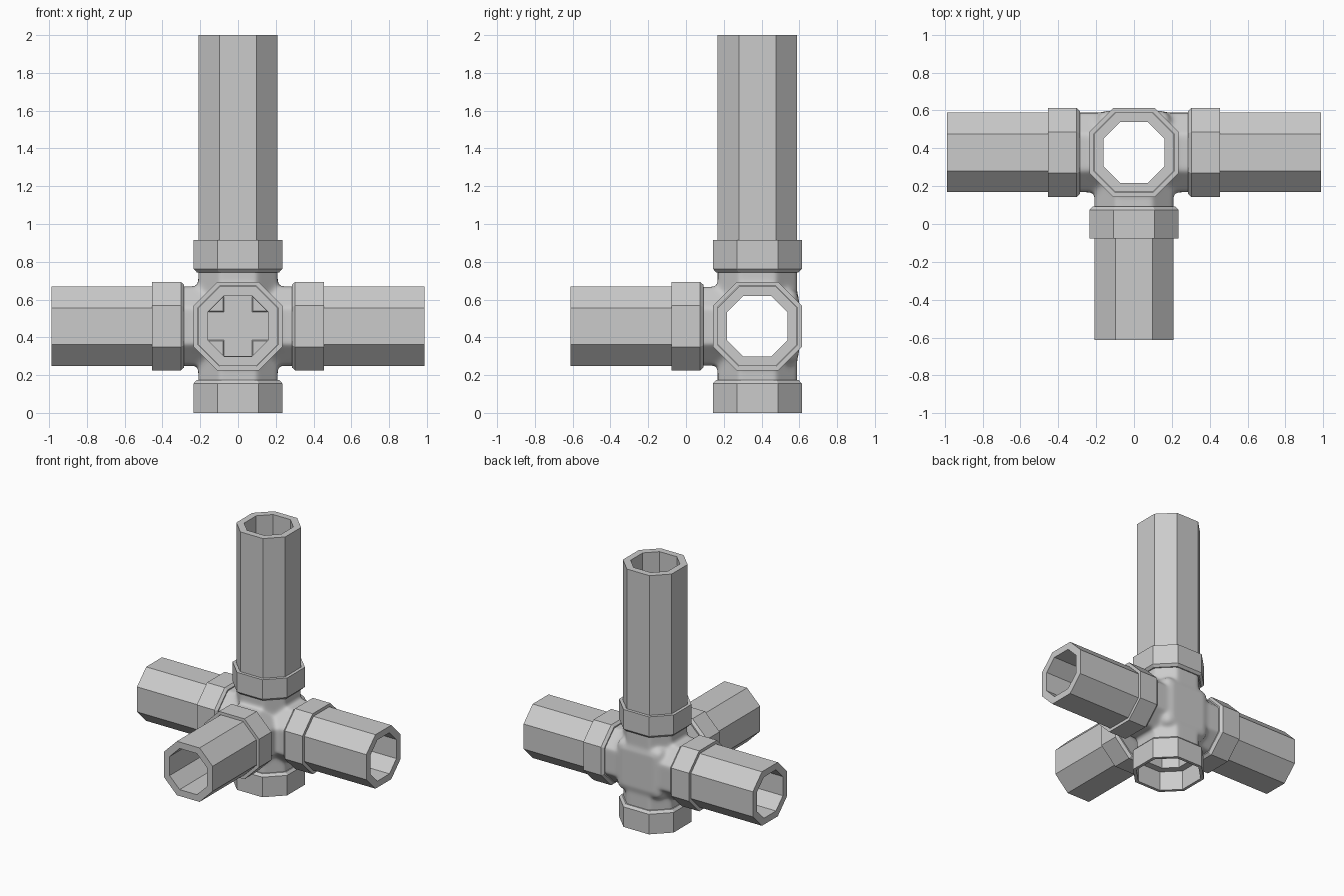
import bpy, bmesh, math
from mathutils import Vector

if "Cube" in bpy.data.objects:
    bpy.data.objects.remove(bpy.data.objects["Cube"])

CENTER = Vector((0, 0.378, 0.459))
K = 0.464   # half flat length / apothem of the octagon
OCT = [(1, -K), (1, K), (K, 1), (-K, 1), (-1, K), (-1, -K), (-K, -1), (K, -1)]


def loft(bm, direction, rings, closed=False):
    """Octagonal rings (distance, apothem) along a direction from the centre."""
    q = Vector(direction).to_track_quat('Z', 'Y')
    loops = [[bm.verts.new(CENTER + q @ Vector((a * r, b * r, d))) for a, b in OCT]
             for d, r in rings]
    pairs = list(zip(loops, loops[1:]))
    if closed:
        pairs.append((loops[-1], loops[0]))
    else:
        bm.faces.new(loops[0])
        bm.faces.new(loops[-1])
    for lo, hi in pairs:
        for i in range(8):
            j = (i + 1) % 8
            bm.faces.new((lo[i], lo[j], hi[j], hi[i]))


def make(name, bm):
    bmesh.ops.recalc_face_normals(bm, faces=bm.faces[:])
    mesh = bpy.data.meshes.new(name)
    bm.to_mesh(mesh)
    bm.free()
    ob = bpy.data.objects.new(name, mesh)
    bpy.context.collection.objects.link(ob)
    return ob


def octagon_part(name, direction, rings, closed=False):
    bm = bmesh.new()
    loft(bm, direction, rings, closed)
    return make(name, bm)


# Central fitting: crossing octagonal bars with a rounded back, blended smoothly
bm = bmesh.new()
bmesh.ops.create_cube(bm, size=1)
bmesh.ops.scale(bm, vec=(0.40, 0.22, 0.40), verts=bm.verts[:])
bmesh.ops.bevel(bm, geom=bm.edges[:], offset=0.06, segments=4, profile=0.5, affect='EDGES')
bmesh.ops.translate(bm, vec=CENTER + Vector((0, 0.11, 0)), verts=bm.verts[:])
loft(bm, (1, 0, 0), [(-0.36, 0.21), (0.36, 0.21)])
loft(bm, (0, 0, 1), [(-0.36, 0.21), (0.36, 0.21)])
loft(bm, (0, -1, 0), [(0, 0.208), (0.36, 0.208)])
body = make("fitting_body", bm)
remesh = body.modifiers.new("blend", 'REMESH')
remesh.mode = 'VOXEL'
remesh.voxel_size = 0.013
smooth = body.modifiers.new("soften", 'SMOOTH')
smooth.factor = 0.5
smooth.iterations = 10

# Bores through the fitting, trimming the neck ends as well
through = [(-0.45, 0.3), (-0.3, 0.3), (-0.3, 0.16), (0.3, 0.16), (0.3, 0.3), (0.45, 0.3)]
blind = [(-0.155, 0.159), (0.3, 0.159), (0.3, 0.3), (0.45, 0.3)]
cutters = [octagon_part("bore_x", (1, 0, 0), through),
           octagon_part("bore_z", (0, 0, 1), through),
           octagon_part("bore_y", (0, -1, 0), blind)]
for c in cutters:
    c.hide_render = True
    mod = body.modifiers.new(c.name, 'BOOLEAN')
    mod.operation = 'DIFFERENCE'
    mod.solver = 'EXACT'
    mod.object = c
bpy.context.view_layer.update()
dg = bpy.context.evaluated_depsgraph_get()
mesh = bpy.data.meshes.new_from_object(body.evaluated_get(dg))
body.modifiers.clear()
body.data = mesh
for c in cutters:
    bpy.data.objects.remove(c)
mesh.shade_smooth()
mesh.set_sharp_from_angle(angle=math.radians(40))

# Socket collars with a chamfered inner edge, and the pipes pushed into them
collar = [(0.285, 0.16), (0.285, 0.218), (0.303, 0.235), (0.455, 0.235),
          (0.455, 0.212), (0.31, 0.212), (0.31, 0.16)]
arms = {"left": ((-1, 0, 0), 0.987), "right": ((1, 0, 0), 0.987),
        "front": ((0, -1, 0), 0.99), "top": ((0, 0, 1), 1.541),
        "bottom": ((0, 0, -1), None)}
for side, (direction, end) in arms.items():
    rings = [(min(d, 0.459), r) if d < 0.455 else
             (0.459 if side == "bottom" else d, r) for d, r in collar]
    octagon_part(side + "_collar", direction, rings, closed=True)
    if end:
        octagon_part(side + "_pipe", direction,
                     [(0.312, 0.21), (end, 0.21), (end, 0.16), (0.312, 0.16)], closed=True)
